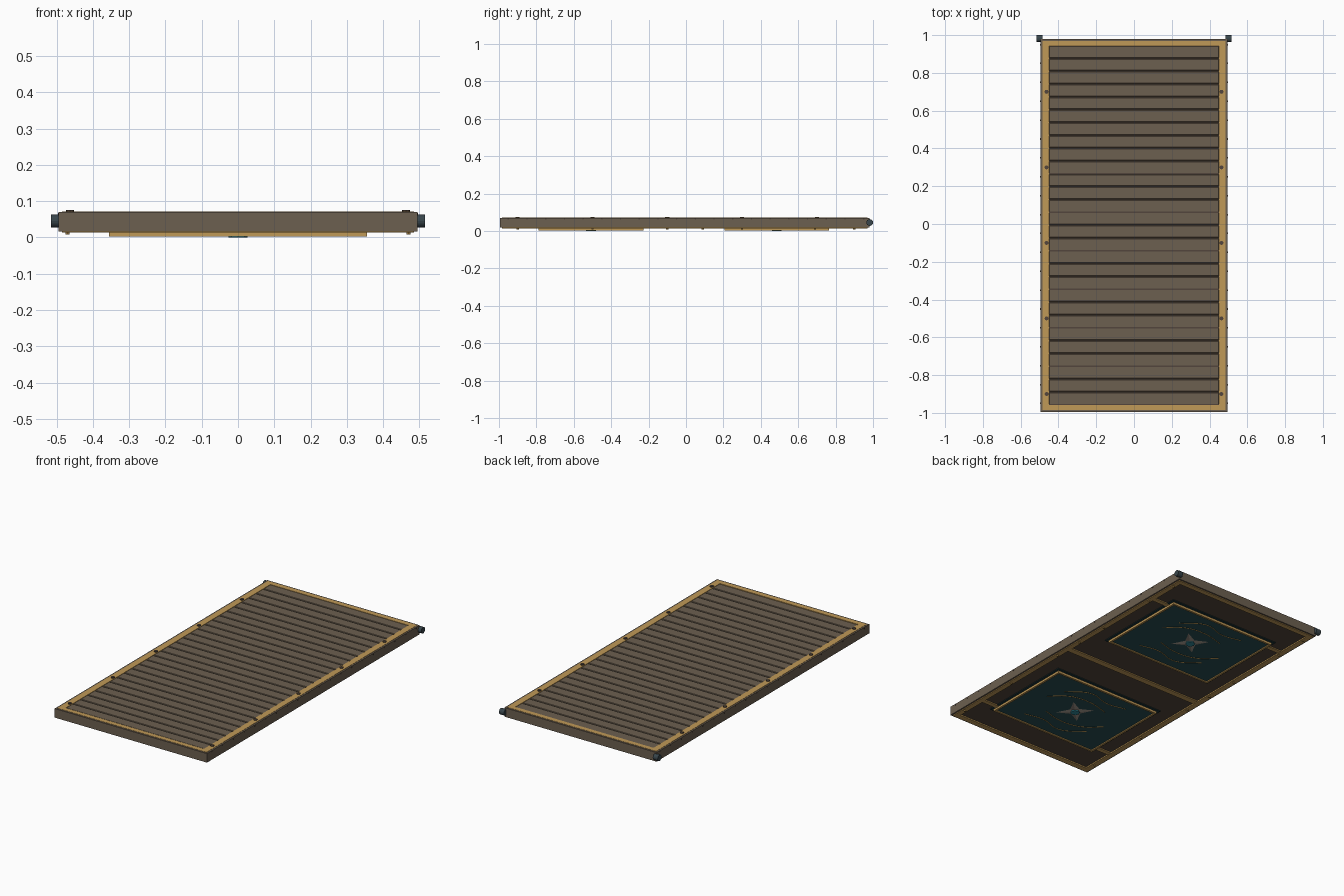
import bpy, bmesh, math

if "Cube" in bpy.data.objects:
    bpy.data.objects.remove(bpy.data.objects["Cube"])

def mat(name, c):
    m = bpy.data.materials.new(name)
    m.diffuse_color = (*c, 1)
    m.use_nodes = True
    m.node_tree.nodes["Principled BSDF"].inputs["Base Color"].default_value = m.diffuse_color
    return m

WOOD = mat("wood", (0.15, 0.115, 0.08))
DARK = mat("dark_wood", (0.085, 0.06, 0.045))
GOLD = mat("brass", (0.53, 0.32, 0.095))
TEAL = mat("teal", (0.02, 0.075, 0.085))
DEEP = mat("deep_teal", (0.012, 0.035, 0.04))
IRON = mat("iron", (0.04, 0.06, 0.07))
GEM = mat("gem", (0.03, 0.25, 0.32))
STEEL = mat("steel", (0.3, 0.26, 0.22))

def finish(name, bm, m):
    bmesh.ops.recalc_face_normals(bm, faces=bm.faces)
    me = bpy.data.meshes.new(name)
    bm.to_mesh(me)
    bm.free()
    me.materials.append(m)
    ob = bpy.data.objects.new(name, me)
    bpy.context.collection.objects.link(ob)
    return ob

def add_box(bm, x0, x1, y0, y1, z0, z1):
    r = bmesh.ops.create_cube(bm, size=1)
    for v in r["verts"]:
        v.co = (x0 if v.co.x < 0 else x1, y0 if v.co.y < 0 else y1, z0 if v.co.z < 0 else z1)

def boxes(name, m, items, bevel=0):
    bm = bmesh.new()
    for b in items:
        add_box(bm, *b)
    ob = finish(name, bm, m)
    if bevel:
        mod = ob.modifiers.new("bevel", "BEVEL")
        mod.width, mod.segments = bevel, 1
    return ob

def frame(name, m, x0, x1, y0, y1, w, z0, z1, wy=None):
    wy = wy or w
    return boxes(name, m, [
        (x0, x0 + w, y0, y1, z0, z1), (x1 - w, x1, y0, y1, z0, z1),
        (x0 + w, x1 - w, y0, y0 + wy, z0, z1), (x0 + w, x1 - w, y1 - wy, y1, z0, z1)])

def cylinders(name, m, pts, r, depth, seg, axis="Z"):
    bm = bmesh.new()
    for p in pts:
        c = bmesh.ops.create_cone(bm, cap_ends=True, segments=seg, radius1=r, radius2=r, depth=depth)
        for v in c["verts"]:
            x, y, z = v.co
            v.co = (p[0] + (z if axis == "X" else x), p[1] + y, p[2] + (x if axis == "X" else z))
    return finish(name, bm, m)

# Main deck: side rails and core
Y0, Y1 = -0.995, 0.98
boxes("deck_core", DARK, [(-0.485, 0.485, Y0 + 0.005, Y1 - 0.005, 0.02, 0.065)])
frame("deck_rim", WOOD, -0.495, 0.495, Y0, Y1, 0.012, 0.017, 0.07)

# Cross planks on top, separated by narrow grooves
N, a, b = 28, -0.957, 0.945
step = (b - a) / N
boxes("top_planks", WOOD, [(-0.45, 0.45, a + i * step + 0.003, a + (i + 1) * step - 0.003, 0.058, 0.07)
                           for i in range(N)], 0.002)

# Brass borders, top and underside
frame("top_border", GOLD, -0.485, 0.485, -0.985, 0.97, 0.036, 0.06, 0.0715, 0.028)
frame("under_border", GOLD, -0.485, 0.485, -0.985, 0.97, 0.03, 0.013, 0.022)
boxes("under_straps", GOLD, [(-0.455, 0.455, y - w, y + w, 0.014, 0.022)
                             for y, w in ((-0.755, 0.014), (-0.012, 0.018), (0.715, 0.014))])

# Rivets
ys = [-0.9 + 0.4 * i for i in range(5)]
cylinders("top_rivets", DARK, [(s * 0.463, y, 0.0725) for s in (-1, 1) for y in ys], 0.011, 0.006, 8)
cylinders("under_rivets", GOLD, [(s * 0.47, y + 0.0, 0.0105) for s in (-1, 1) for y in
                                 (-0.9, -0.5, -0.1, 0.09, 0.3, 0.69, 0.9)], 0.006, 0.006, 8)
cylinders("side_studs", DARK, [(s * 0.4945, -0.95 + 0.1 * i, 0.064) for s in (-1, 1) for i in range(20)],
          0.004, 0.004, 6, "X")

# Hinge pins at the back corners
cylinders("hinge_pins", IRON, [(s * 0.5, 0.982, 0.045) for s in (-1, 1)], 0.018, 0.032, 16, "X")

def star(name, cx, cy, R, r):
    # Four-pointed faceted star with a raised centre
    bm = bmesh.new()
    ring = []
    for i in range(8):
        q = R if i % 2 == 0 else r
        t = math.pi / 4 * i + math.pi / 4
        ring.append(bm.verts.new((cx + q * math.cos(t), cy + q * math.sin(t), 0.009)))
    tip = bm.verts.new((cx, cy, 0.001))
    for i in range(8):
        bm.faces.new((ring[i], ring[(i + 1) % 8], tip))
    bm.faces.new(ring)
    return finish(name, bm, STEEL)

def scroll(name, cx, cy, pts):
    cu = bpy.data.curves.new(name, "CURVE")
    cu.dimensions = "3D"
    cu.bevel_depth, cu.bevel_resolution, cu.resolution_u = 0.0025, 1, 6
    for s in (-1, 1):
        sp = cu.splines.new("BEZIER")
        sp.bezier_points.add(len(pts) - 1)
        for bp, (x, y) in zip(sp.bezier_points, pts):
            bp.co = (cx + s * x, cy + s * y, 0.0085)
            bp.handle_left_type = bp.handle_right_type = "AUTO"
    cu.materials.append(GOLD)
    bpy.context.collection.objects.link(bpy.data.objects.new(name, cu))

# Two ornamental panels on the underside
for tag, cy in (("front", -0.508), ("back", 0.485)):
    boxes(tag + "_panel_backing", DEEP, [(-0.37, 0.37, cy - 0.295, cy + 0.295, 0.0155, 0.022)])
    frame(tag + "_panel_frame", GOLD, -0.355, 0.355, cy - 0.28, cy + 0.28, 0.012, 0.003, 0.016)
    boxes(tag + "_panel", TEAL, [(-0.345, 0.345, cy - 0.27, cy + 0.27, 0.009, 0.016)])
    star(tag + "_star", 0, cy, 0.105, 0.036)
    cylinders(tag + "_gem", GEM, [(0, cy, 0.0035)], 0.026, 0.007, 8)
    scroll(tag + "_outer_scroll", 0, cy, [(0.19, 0.13), (0.06, 0.21), (-0.08, 0.18), (-0.2, 0.2)])
    scroll(tag + "_inner_scroll", 0, cy, [(0.23, 0.03), (0.13, 0.11), (0.0, 0.13), (-0.13, 0.1)])
